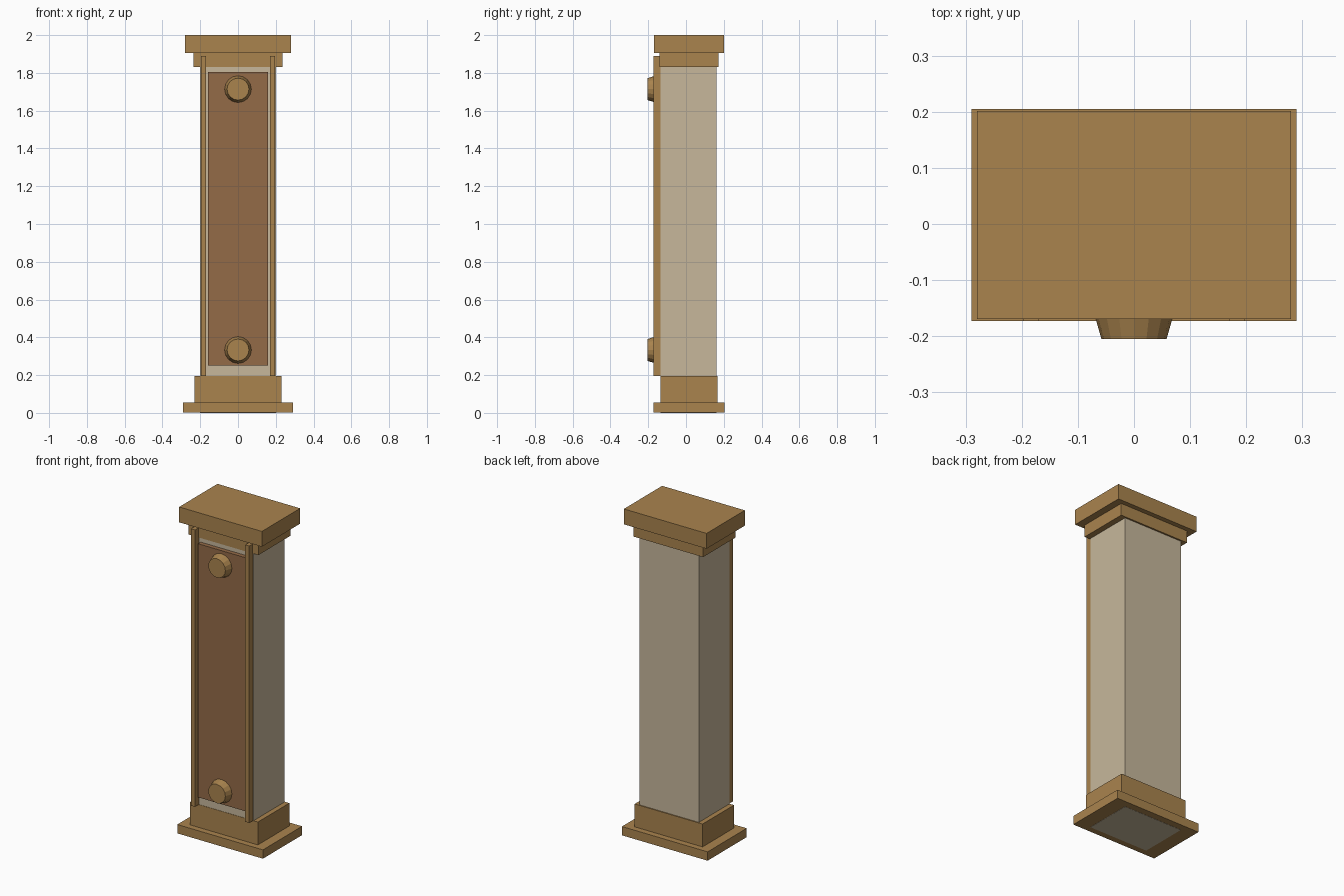
import bpy
import bmesh
from math import pi
from mathutils import Matrix

cube = bpy.data.objects.get("Cube")
if cube:
    bpy.data.objects.remove(cube, do_unlink=True)


def material(name, rgb):
    mat = bpy.data.materials.new(name)
    mat.use_nodes = True
    mat.diffuse_color = (*rgb, 1)
    mat.node_tree.nodes["Principled BSDF"].inputs["Base Color"].default_value = (*rgb, 1)
    return mat


trim = material("golden brown trim", (0.40, 0.23, 0.076))
cream = material("cream plaster", (0.57, 0.475, 0.33))
brown = material("brown panel", (0.295, 0.146, 0.064))


def finish(name, bm, mat):
    mesh = bpy.data.meshes.new(name)
    bm.to_mesh(mesh)
    bm.free()
    mesh.materials.append(mat)
    obj = bpy.data.objects.new(name, mesh)
    bpy.context.collection.objects.link(obj)
    return obj


def box(name, mat, x, y, z):
    """Box spanning the (low, high) pairs x, y and z."""
    bm = bmesh.new()
    spans = (x, y, z)
    centre = [(a + b) / 2 for a, b in spans]
    size = [b - a for a, b in spans]
    bmesh.ops.create_cube(bm, size=1, matrix=Matrix.Translation(centre) @ Matrix.Diagonal((*size, 1)))
    return finish(name, bm, mat)


def knob(name, z, back=-0.16, front=-0.205):
    """Tapered round stud pointing forward."""
    bm = bmesh.new()
    place = Matrix.Translation((0, (back + front) / 2, z)) @ Matrix.Rotation(pi / 2, 4, "X")
    bmesh.ops.create_cone(bm, cap_ends=True, segments=16, radius1=0.071, radius2=0.058,
                          depth=back - front, matrix=place)
    return finish(name, bm, trim)


# Shaft, showing through the underside of the base
box("shaft", cream, (-0.2, 0.2), (-0.134, 0.162), (0, 1.85))

# Stepped base
box("base_plinth", trim, (-0.29, 0.29), (-0.173, 0.205), (0.001, 0.055))
box("base_block", trim, (-0.23, 0.23), (-0.136, 0.168), (0.05, 0.195))

# Stepped capital
box("capital_neck", trim, (-0.236, 0.236), (-0.14, 0.172), (1.832, 1.91))
box("capital_slab", trim, (-0.28, 0.28), (-0.169, 0.201), (1.906, 2.0))

# Front panel framed by two rails
box("front_panel", brown, (-0.158, 0.158), (-0.16, -0.13), (0.252, 1.804))
for side, sign in (("left", 1), ("right", -1)):
    box(f"rail_{side}", trim, sorted((sign * 0.17, sign * 0.197)), (-0.173, -0.132), (0.195, 1.89))

# Round studs on the panel
knob("upper_stud", 1.714)
knob("lower_stud", 0.333)
